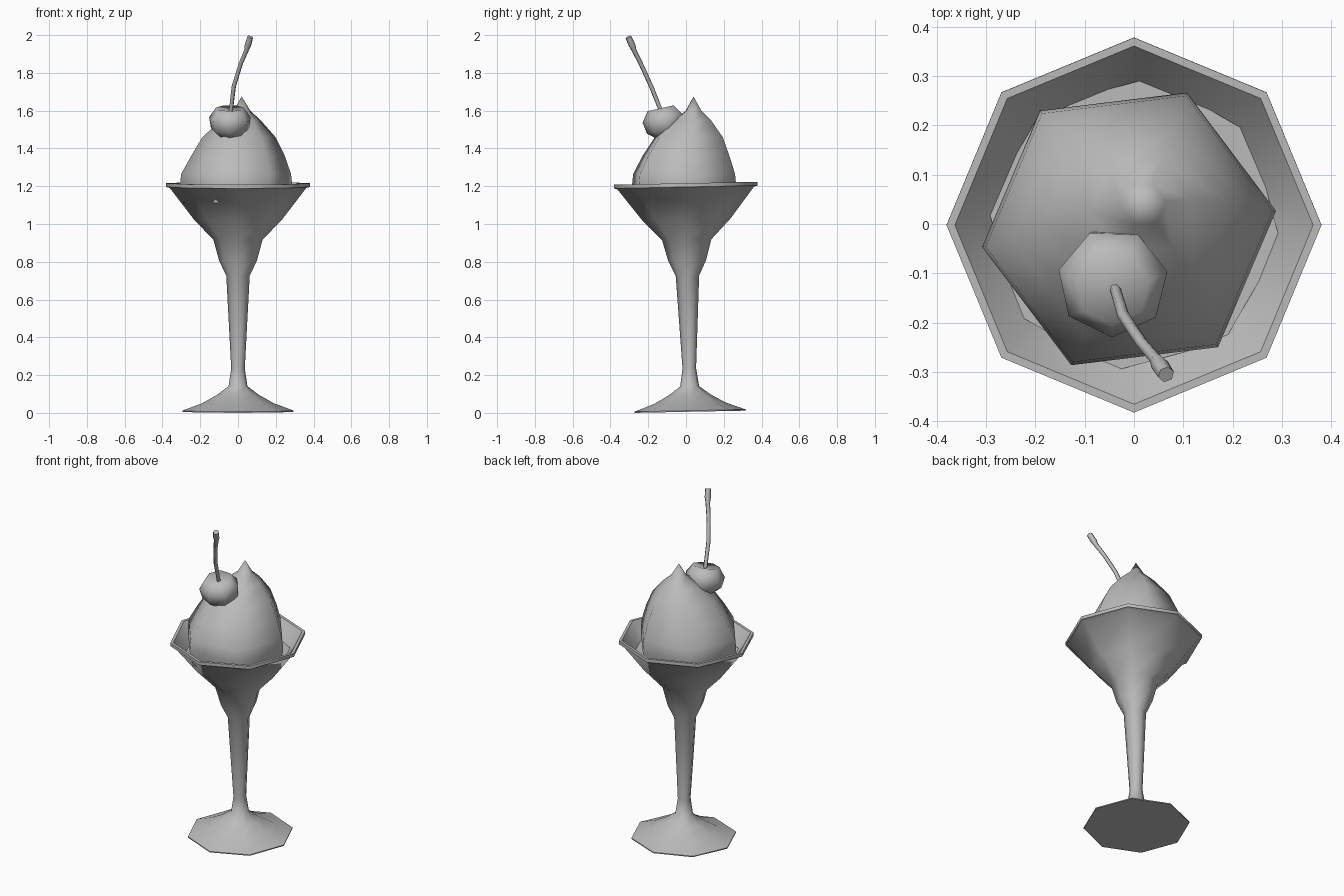
import bpy, bmesh
from math import sin, cos, tau, radians
from mathutils import Matrix, Vector

if "Cube" in bpy.data.objects:
    bpy.data.objects.remove(bpy.data.objects["Cube"])

grey = bpy.data.materials.new("plain grey")
grey.use_nodes = True
grey.diffuse_color = (0.5, 0.5, 0.5, 1)
grey.node_tree.nodes["Principled BSDF"].inputs["Base Color"].default_value = (0.5, 0.5, 0.5, 1)


def smooth(ob, degrees):
    bpy.ops.object.select_all(action='DESELECT')
    ob.select_set(True)
    bpy.context.view_layer.objects.active = ob
    bpy.ops.object.shade_smooth_by_angle(angle=radians(degrees))


def loft(name, rings, sides, turn=0, sharp=50, tilt=0, pivot=(0, 0, 0)):
    """Skin a stack of polygon rings given as (radius, height, centre x, centre y)."""
    bm = bmesh.new()
    loops = []
    for r, z, cx, cy in rings:
        angles = [radians(turn) + tau * i / sides for i in range(sides)]
        loops.append([bm.verts.new((cx + r * cos(a), cy + r * sin(a), z)) for a in angles])
    for low, high in zip(loops, loops[1:]):
        for i in range(sides):
            j = (i + 1) % sides
            bm.faces.new((low[i], low[j], high[j], high[i]))
    bm.faces.new(loops[0][::-1])
    bm.faces.new(loops[-1])
    # Closed tips collapse into a single point
    bmesh.ops.remove_doubles(bm, verts=bm.verts, dist=0.0005)
    bmesh.ops.rotate(bm, verts=bm.verts, cent=pivot, matrix=Matrix.Rotation(tilt, 3, 'X'))
    bmesh.ops.recalc_face_normals(bm, faces=bm.faces)
    mesh = bpy.data.meshes.new(name)
    bm.to_mesh(mesh)
    bm.free()
    mesh.materials.append(grey)
    ob = bpy.data.objects.new(name, mesh)
    bpy.context.collection.objects.link(ob)
    smooth(ob, sharp)
    return ob


# Footed glass: foot, stem, flared bowl, lip, then the inner wall
profile = [(0.295, 0), (0.295, 0.006), (0.19, 0.045), (0.11, 0.09), (0.05, 0.135),
           (0.036, 0.23), (0.062, 0.72), (0.1, 0.8), (0.13, 0.91), (0.235, 1.02),
           (0.362, 1.185), (0.38, 1.19), (0.38, 1.21), (0.363, 1.21),
           (0.225, 1.025), (0.115, 0.92)]
glass = loft("glass", [(r, z, 0, 0) for r, z in profile], 8, tilt=0.02)
glass.location = (0, 0.022, 0.006)

# Shallow pool of melted filling inside the bowl
loft("filling", [(0.27, 1.1, 0, 0), (0.3, 1.13, 0, 0)], 8, turn=-7.5)

# Scoop with a pulled peak
loft("ice_cream_scoop", [(0.28, 1.11, -0.01, -0.01), (0.3, 1.2, -0.01, -0.01),
                         (0.293, 1.265, -0.01, -0.01), (0.25, 1.36, 0, 0),
                         (0.195, 1.46, 0.005, 0.015), (0.105, 1.55, 0.015, 0.035),
                         (0.045, 1.6, 0.02, 0.04), (0, 1.675, 0.02, 0.04)],
     6, turn=7, sharp=75)

# Cherry with a dimpled top
cx, cy = -0.043, -0.115
cherry_profile = [(0.05, 1.455), (0.103, 1.5), (0.113, 1.56), (0.075, 1.615), (0, 1.6)]
loft("cherry", [(r, z, cx, cy) for r, z in cherry_profile], 7, turn=12, sharp=75,
     tilt=0.22, pivot=(cx, cy, 1.54))

# Curved cherry stalk, thicker at the tip
curve = bpy.data.curves.new("cherry_stalk", 'CURVE')
curve.dimensions = '3D'
curve.bevel_depth = 0.012
curve.bevel_resolution = 1
curve.use_fill_caps = True
path = [(-0.04, -0.125, 1.58, 0.9), (-0.022, -0.185, 1.73, 1), (0.015, -0.24, 1.85, 1),
        (0.045, -0.275, 1.92, 1.1), (0.052, -0.285, 1.945, 1.5), (0.065, -0.305, 1.99, 1.4)]
spline = curve.splines.new('POLY')
spline.points.add(len(path) - 1)
for point, (x, y, z, size) in zip(spline.points, path):
    point.co = (x, y, z, 1)
    point.radius = size
curve.materials.append(grey)
stalk = bpy.data.objects.new("cherry_stalk", curve)
bpy.context.collection.objects.link(stalk)
bpy.ops.object.select_all(action='DESELECT')
stalk.select_set(True)
bpy.context.view_layer.objects.active = stalk
bpy.ops.object.convert(target='MESH')
smooth(bpy.context.view_layer.objects.active, 65)
